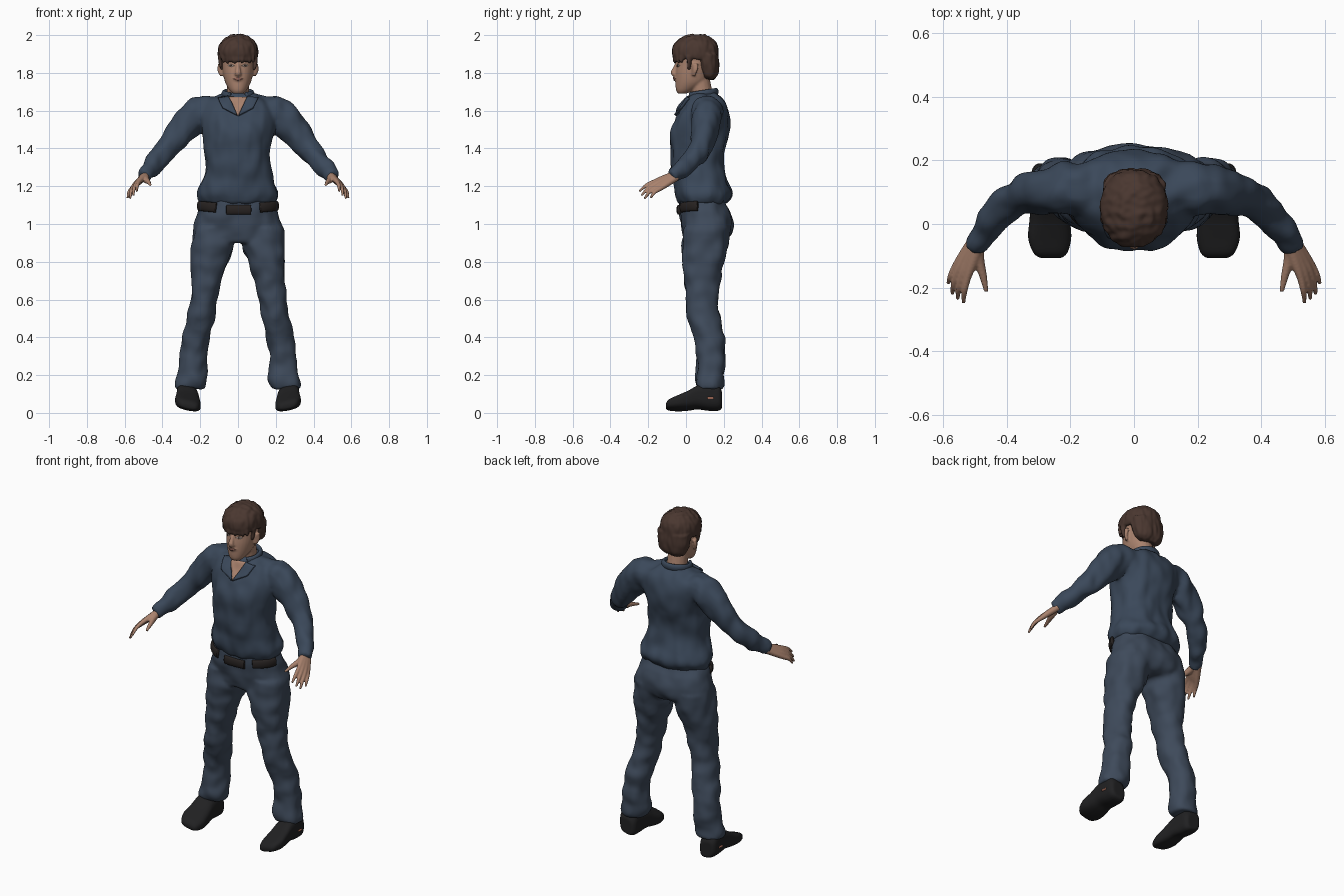
import bpy, bmesh, math
from mathutils import Vector, noise
from mathutils.bvhtree import BVHTree

cube = bpy.data.objects.get("Cube")
if cube:
    bpy.data.objects.remove(cube)


def material(name, *rgb):
    m = bpy.data.materials.new(name)
    m.use_nodes = True
    m.diffuse_color = (*rgb, 1)
    node = m.node_tree.nodes["Principled BSDF"]
    node.inputs["Base Color"].default_value = (*rgb, 1)
    node.inputs["Roughness"].default_value = 0.8
    return m


SHIRT = material("shirt blue", .043, .065, .102)
DENIM = material("trouser blue", .048, .068, .103)
SKIN = material("skin", .40, .225, .155)
HAIR = material("brown hair", .068, .038, .029)
BLACK = material("black leather", .015, .015, .016)
BELT = material("belt brown", .02, .016, .015)
LIPS = material("lips", .29, .13, .10)
EYE = material("eye white", .42, .36, .32)
TAB = material("shoe tab", .5, .2, .13)


def spline(rows, steps=5):
    """Catmull-Rom interpolation of rows of numbers."""
    out = []
    for i in range(len(rows) - 1):
        a, b, c = rows[max(i - 1, 0)], rows[i], rows[i + 1]
        d = rows[min(i + 2, len(rows) - 1)]
        for k in range(steps):
            t = k / steps
            out.append([q + t / 2 * (r - p + t * (2*p - 5*q + 4*r - s + t * (3*(q - r) + s - p)))
                        for p, q, r, s in zip(a, b, c, d)])
    return out + [list(rows[-1])]


def skin_rings(bm, rings):
    loops = [[bm.verts.new(p) for p in ring] for ring in rings]
    n = len(loops[0])
    for a, b in zip(loops, loops[1:]):
        for i in range(n):
            bm.faces.new((a[i], a[(i + 1) % n], b[(i + 1) % n], b[i]))
    bm.faces.new(loops[0])
    bm.faces.new(loops[-1])


def circle(power=2.0, n=28):
    for i in range(n):
        a = math.tau * i / n
        c, s = math.cos(a), math.sin(a)
        yield (math.copysign(abs(c) ** (2 / power), c), math.copysign(abs(s) ** (2 / power), s))


def stack(bm, rows, side=1, power=2.3, along_y=False):
    """Rows: position, centre x, half width, low and high edge of the depth."""
    rings = []
    for pos, cx, hx, lo, hi in spline(rows):
        ring = []
        for u, v in circle(power):
            x, d = side * (cx + hx * u), (lo + hi) / 2 + (hi - lo) / 2 * v
            ring.append((x, pos, d) if along_y else (x, d, pos))
        rings.append(ring)
    skin_rings(bm, rings)


def tube(bm, rows, side=1):
    """Rows: x, y, z, sideways radius, upward radius."""
    rows = spline(rows)
    pts = [Vector(r[:3]) for r in rows]
    rings = []
    for i, r in enumerate(rows):
        t = (pts[min(i + 1, len(pts) - 1)] - pts[max(i - 1, 0)]).normalized()
        u = t.cross(Vector((0, 0, 1)))
        u = u.normalized() if u.length > .01 else Vector((1, 0, 0))
        v = u.cross(t)
        ring = [pts[i] + u * (c * r[3]) + v * (s * r[4]) for c, s in circle(n=16)]
        rings.append([(side * p.x, p.y, p.z) for p in ring])
    skin_rings(bm, rings)


def finish(name, bm, mat, voxel=0, smooth=4, fold=0, scale=(16, 16, 9)):
    """Fuse overlapping volumes into one surface, then add soft folds."""
    bmesh.ops.recalc_face_normals(bm, faces=bm.faces)
    mesh = bpy.data.meshes.new(name)
    bm.to_mesh(mesh)
    bm.free()
    mesh.materials.append(mat)
    ob = bpy.data.objects.new(name, mesh)
    bpy.context.collection.objects.link(ob)
    if voxel:
        m = ob.modifiers.new("fuse", "REMESH")
        m.mode, m.voxel_size = "VOXEL", voxel
        m = ob.modifiers.new("soften", "SMOOTH")
        m.factor, m.iterations = .5, smooth
        deps = bpy.context.evaluated_depsgraph_get()
        new = bpy.data.meshes.new_from_object(ob.evaluated_get(deps))
        ob.modifiers.clear()
        ob.data = new
        if not new.materials:
            new.materials.append(mat)
        normals = [v.normal.copy() for v in new.vertices]
        for v, nrm in zip(new.vertices, normals):
            p = Vector([a * b for a, b in zip(v.co, scale)])
            v.co += nrm * fold * noise.noise(p)
    ob.data.polygons.foreach_set("use_smooth", [True] * len(ob.data.polygons))
    ob.data.update()
    return ob


def patch(name, target, corners, mat, lift=.003, side=1, cuts=6):
    """Thin plate laid on the front of a target; corners are x, z."""
    me = target.data
    tree = BVHTree.FromPolygons([v.co for v in me.vertices], [p.vertices for p in me.polygons])
    bm = bmesh.new()
    bm.faces.new([bm.verts.new((side * x, 0, z)) for x, z in corners])
    bmesh.ops.subdivide_edges(bm, edges=bm.edges[:], cuts=cuts, use_grid_fill=True)
    for v in bm.verts:
        hit = tree.ray_cast(Vector((v.co.x, -1, v.co.z)), Vector((0, 1, 0)))[0]
        v.co.y = (hit.y if hit else 0) - lift
    ob = finish(name, bm, mat)
    m = ob.modifiers.new("thickness", "SOLIDIFY")
    m.thickness, m.offset = lift * 1.5, 0


SIDES = ((1, "left"), (-1, "right"))

# shirt: torso and sleeves
bm = bmesh.new()
stack(bm, [(1.11, 0, .2, -.04, .21), (1.16, 0, .215, -.062, .243), (1.24, 0, .187, -.065, .215),
           (1.32, 0, .172, -.077, .2), (1.42, 0, .178, -.085, .215), (1.5, 0, .19, -.078, .23),
           (1.58, 0, .205, -.045, .23), (1.64, 0, .185, -.01, .215), (1.675, 0, .12, .01, .185),
           (1.7, 0, .065, .03, .15)])
for s, _ in SIDES:
    tube(bm, [(.12, .11, 1.6, .085, .075), (.2, .11, 1.592, .085, .085), (.27, .105, 1.53, .077, .085),
              (.335, .09, 1.45, .065, .073), (.395, .06, 1.375, .055, .06), (.45, 0, 1.31, .05, .053),
              (.49, -.055, 1.265, .042, .043), (.503, -.077, 1.25, .037, .037)], s)
shirt = finish("shirt", bm, SHIRT, .011, 5, .013)

# trousers: hips and legs
bm = bmesh.new()
stack(bm, [(1.15, 0, .19, -.035, .195), (1.07, 0, .213, -.035, .235), (1.0, 0, .232, -.026, .25),
           (.94, 0, .24, -.02, .235), (.905, 0, .235, 0, .2)])
for s, _ in SIDES:
    stack(bm, [(.98, .125, .11, -.015, .235), (.88, .134, .114, -.02, .22), (.8, .15, .1, -.02, .2),
               (.7, .168, .081, -.012, .18), (.6, .183, .072, 0, .17), (.5, .2, .074, .008, .18),
               (.4, .223, .073, .045, .205), (.3, .237, .07, .055, .21), (.22, .24, .078, .055, .205),
               (.16, .248, .084, .05, .2), (.125, .255, .076, .06, .195)], s, 2.1)
trousers = finish("trousers", bm, DENIM, .011, 4, .012, (14, 14, 14))

# shoes with the outer edge slightly raised
for s, label in SIDES:
    bm = bmesh.new()
    stack(bm, [(-.107, .262, .035, .012, .035), (-.09, .263, .054, .004, .055), (-.045, .265, .068, 0, .075),
               (.01, .265, .064, .002, .1), (.06, .266, .059, .008, .128), (.12, .268, .056, 0, .14),
               (.17, .268, .053, 0, .13), (.19, .268, .038, .01, .1)], s, 3, True)
    for v in bm.verts:
        v.co.z += max(abs(v.co.x) - .2, 0) * .2
    finish(label + "_shoe", bm, BLACK, .006, 2)
    bm = bmesh.new()
    tube(bm, [(.321, .115, .078, .007, .006), (.321, .145, .078, .007, .006)], s)
    finish(label + "_shoe_tab", bm, TAB)

# belt sections and buckle, following the waist
for label, a, b in (("left_belt", -60, -12), ("right_belt", -168, -120), ("belt_buckle", -104, -74)):
    bm = bmesh.new()
    path = []
    for i in range(7):
        t = math.radians(a + (b - a) * i / 6)
        c, d = math.cos(t), math.sin(t)
        x = math.copysign(abs(c) ** .87, c) * .211
        y = .097 - abs(d) ** .87 * .137
        z = 1.075 if label == "belt_buckle" else 1.085 + .1 * max(abs(x) - .1, 0)
        path.append((x, y, z, .011, .026))
    tube(bm, path)
    finish(label, bm, BELT)

# head with neck, nose, chin and ears
bm = bmesh.new()
stack(bm, [(1.69, 0, .026, -.042, .0), (1.71, 0, .046, -.053, .05), (1.75, 0, .068, -.056, .11),
           (1.8, 0, .08, -.055, .13), (1.85, 0, .086, -.05, .15), (1.9, 0, .088, -.05, .155),
           (1.95, 0, .075, -.035, .14), (1.98, 0, .04, 0, .1)], 1, 2.1)
tube(bm, [(0, .09, 1.6, .07, .07), (0, .085, 1.68, .059, .058), (0, .07, 1.77, .058, .055)])
tube(bm, [(0, -.045, 1.85, .01, .01), (0, -.062, 1.82, .012, .01), (0, -.068, 1.798, .018, .013),
          (0, -.05, 1.787, .016, .01)])
tube(bm, [(-.024, -.048, 1.768, .006, .007), (0, -.058, 1.769, .008, .012), (.024, -.048, 1.768, .006, .007)])
for s, _ in SIDES:
    tube(bm, [(.085, .04, 1.785, .008, .012), (.094, .046, 1.82, .011, .02), (.096, .05, 1.85, .01, .016)], s)
head = finish("head", bm, SKIN, .0055, 3)

# face details
for s, label in SIDES:
    patch(label + "_eye", head, [(.02, 1.838), (.037, 1.83), (.054, 1.839), (.037, 1.847)], EYE, .002, s)
    patch(label + "_iris", head, [(.031, 1.838), (.037, 1.831), (.043, 1.838), (.037, 1.846)], HAIR, .003, s)
    patch(label + "_eyebrow", head, [(.018, 1.858), (.062, 1.858), (.055, 1.866), (.018, 1.864)], HAIR, .003, s)
patch("mouth", head, [(-.026, 1.769), (0, 1.758), (.026, 1.769), (0, 1.778)], LIPS, .002)

# hair: cap, nape, sideburns and fringe locks
bm = bmesh.new()
stack(bm, [(1.872, 0, .1, -.064, .17), (1.9, 0, .107, -.075, .173), (1.945, 0, .101, -.068, .169),
           (1.98, 0, .074, -.035, .142), (2.003, 0, .035, .01, .1)], 1, 2.1)
stack(bm, [(1.765, 0, .06, .1, .15), (1.79, 0, .082, .08, .167), (1.84, 0, .097, .06, .174),
           (1.9, 0, .1, .04, .172)])
for s, _ in SIDES:
    tube(bm, [(.093, .02, 1.89, .02, .014), (.089, .018, 1.85, .016, .011), (.084, .014, 1.815, .007, .007)], s)
for i in range(-4, 5):
    x = i * .019
    y = -.06 + 6 * x * x
    tube(bm, [(x, y, 1.89, .013, .012), (x * 1.02, y - .002, 1.87, .011, .009),
              (x * 1.02 + .004, y + .004, 1.855 - .006 * (i % 2), .005, .005)])
finish("hair", bm, HAIR, .006, 3, .006, (45, 45, 18))

# open neckline, collar flaps and collar band
patch("open_neckline", shirt, [(-.052, 1.672), (0, 1.572), (.052, 1.672)], SKIN, .004, 1, 9)
for s, label in SIDES:
    patch(label + "_collar_flap", shirt, [(.004, 1.575), (.05, 1.675), (.105, 1.665), (.082, 1.615)],
          SHIRT, .009, s)
bm = bmesh.new()
band = []
for i in range(13):
    t = math.radians(-55 + 290 * i / 12)
    band.append((.075 * math.cos(t), .085 + .075 * math.sin(t), 1.688 + .012 * math.sin(t), .012, .02))
tube(bm, band)
finish("collar_band", bm, SHIRT)

# hands: each finger runs from the wrist over its knuckle to the tip
knuckles = [(.522, -.163, 1.226), (.538, -.16, 1.214), (.552, -.15, 1.201), (.561, -.135, 1.188)]
tips = [(.536, -.248, 1.172), (.555, -.236, 1.15), (.571, -.22, 1.134), (.584, -.187, 1.138)]
wrist = Vector((.492, -.06, 1.258))
for s, label in SIDES:
    bm = bmesh.new()
    for i, (k, t) in enumerate(zip(knuckles, tips)):
        k, t = Vector(k), Vector(t)
        start = wrist + (k - Vector(knuckles[1])) * .4
        mid = k.lerp(t, .5) + Vector((.004, -.004, .006))
        tube(bm, [(*start, .02, .019), (*start.lerp(k, .6), .017, .016), (*k, .0125, .0125),
                  (*mid, .01, .01), (*t, .006, .006)], s)
    tube(bm, [(*wrist, .02, .02), (.487, -.115, 1.235, .017, .019), (.474, -.165, 1.222, .012, .012),
              (.464, -.213, 1.207, .007, .007)], s)
    finish(label + "_hand", bm, SKIN, .0045, 3)
